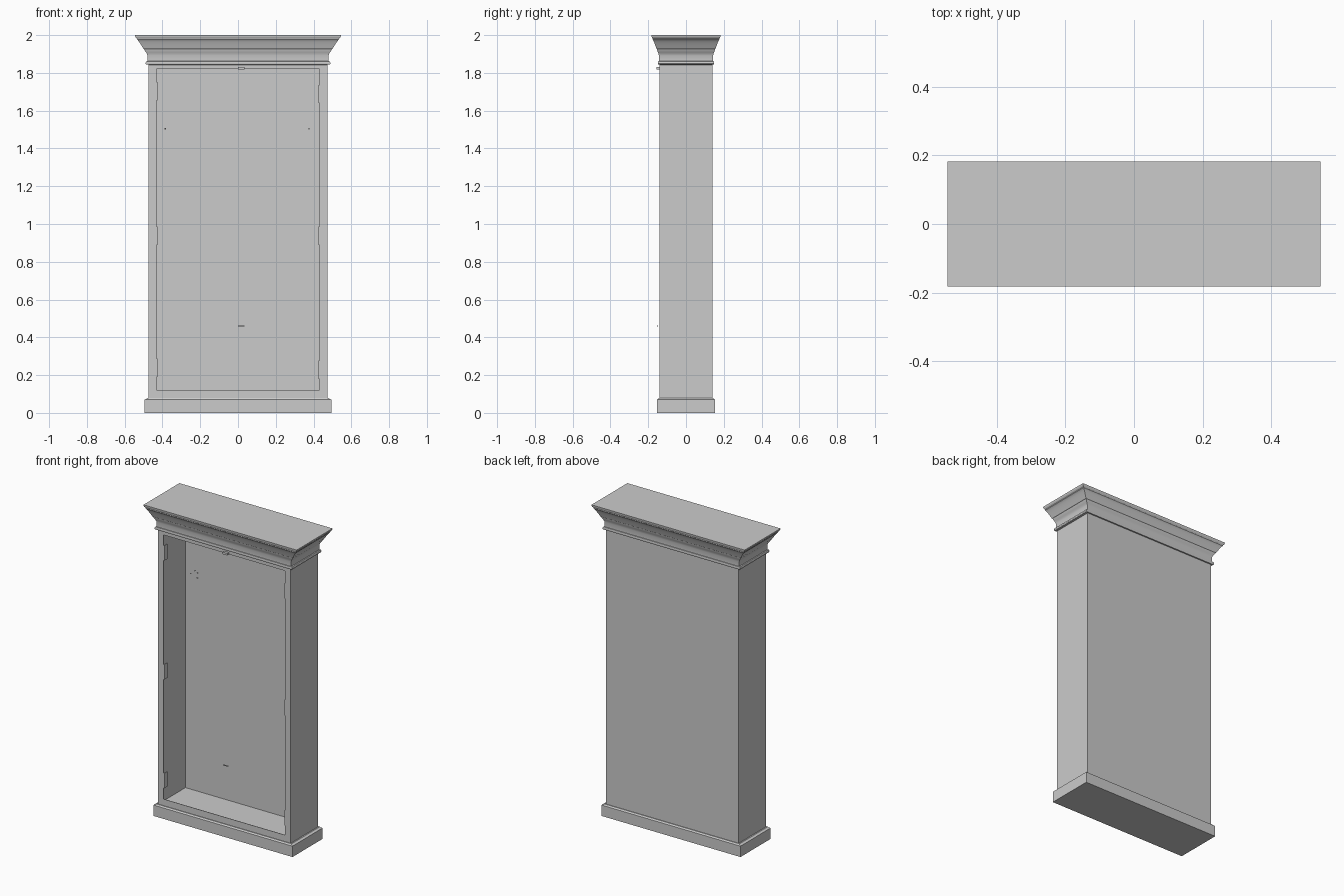
import bpy, bmesh

if "Cube" in bpy.data.objects:
    bpy.data.objects.remove(bpy.data.objects["Cube"])

grey = bpy.data.materials.new("painted grey")
grey.diffuse_color = (0.6, 0.6, 0.6, 1)
grey.use_nodes = True
grey.node_tree.nodes["Principled BSDF"].inputs["Base Color"].default_value = grey.diffuse_color

HX, HY = 0.473, 0.14      # half width and half depth of the case
T = 0.003                 # thickness of the case panels


def make(name, bm, smooth=False):
    bmesh.ops.recalc_face_normals(bm, faces=bm.faces)
    me = bpy.data.meshes.new(name)
    bm.to_mesh(me)
    bm.free()
    me.materials.append(grey)
    ob = bpy.data.objects.new(name, me)
    bpy.context.collection.objects.link(ob)
    if smooth:
        bpy.context.view_layer.objects.active = ob
        ob.select_set(True)
        bpy.ops.object.shade_smooth_by_angle(angle=0.5)
        ob.select_set(False)
    return ob


def moulding(name, profile, smooth=False):
    """Stack of rectangles following (overhang, z); sides project less in depth."""
    bm = bmesh.new()
    rings = []
    for d, z in profile:
        x, y = HX + d, HY + d * 0.59
        rings.append([bm.verts.new(p) for p in
                      ((-x, -y, z), (x, -y, z), (x, y, z), (-x, y, z))])
    for a, b in zip(rings, rings[1:]):
        for i in range(4):
            j = (i + 1) % 4
            bm.faces.new((a[i], a[j], b[j], b[i]))
    bm.faces.new(rings[0])
    bm.faces.new(rings[-1])
    return make(name, bm, smooth)


def box(name, x0, x1, y0, y1, z0, z1):
    bm = bmesh.new()
    bmesh.ops.create_cube(bm, size=1)
    for v in bm.verts:
        v.co = (x1 if v.co.x > 0 else x0, y1 if v.co.y > 0 else y0,
                z1 if v.co.z > 0 else z0)
    return make(name, bm)


def place(face, x, y, z0, z1):
    for v in face.verts:
        v.co = (x if v.co.x > 0 else -x, y, z1 if v.co.z > 1 else z0)


# Case: thin-walled box; a face frame surrounds the doorway, the interior is wider
bm = bmesh.new()
bmesh.ops.create_cube(bm, size=1)
for v in bm.verts:
    v.co = (2 * HX * v.co.x, 2 * HY * v.co.y, 1.85 if v.co.z > 0 else 0.075)
bm.normal_update()
face = min(bm.faces, key=lambda f: f.calc_center_median().y)
bmesh.ops.inset_region(bm, faces=[face], thickness=0.03)
place(face, 0.431, -HY, 0.12, 1.82)
for x, y, z0, z1 in ((0.431, -HY + T, 0.12, 1.82),           # frame edge
                     (HX - T, -HY + T, 0.078, 1.847),        # back of the frame
                     (HX - T, HY - T, 0.078, 1.847)):        # interior walls
    face = bmesh.ops.extrude_discrete_faces(bm, faces=[face])["faces"][0]
    place(face, x, y, z0, z1)
make("case", bm)

# Plinth with a small chamfer on top
moulding("plinth", [(0.022, 0), (0.022, 0.07), (0.012, 0.074), (0.008, 0.078), (0, 0.078)])

# Crown: bead, neck, flared cove and top fillet
moulding("crown", [
    (0, 1.843), (0.013, 1.844), (0.016, 1.849), (0.016, 1.855), (0.013, 1.861),
    (0.006, 1.862), (0.006, 1.892), (0.009, 1.900), (0.014, 1.909), (0.021, 1.918),
    (0.024, 1.926), (0.028, 1.928), (0.035, 1.940), (0.043, 1.953), (0.051, 1.965),
    (0.059, 1.975), (0.062, 1.977), (0.062, 1.982), (0.068, 1.987), (0.071, 1.992),
    (0.072, 2.0)], True)

# Hinge leaves just inside the doorway edges
for side, heights in ((-1, (0.19, 0.89, 1.655)), (1, (0.18, 0.89, 1.64))):
    for i, z in enumerate(heights):
        a, b = sorted((side * 0.432, side * 0.427))
        box("hinge_leaf_%s_%d" % ("left" if side < 0 else "right", i),
            a, b, -0.1395, -0.108, z, z + 0.097)

# Catches at the top and bottom of the doorway
box("top_catch", 0.001, 0.034, -0.157, -0.141, 1.819, 1.832)
box("lower_catch", 0.001, 0.034, -0.154, -0.147, 0.458, 0.462)

# Tiny pegs towards the back panel
for side, x in (("left", -0.385), ("right", 0.375)):
    for i, (y, z) in enumerate(((0.07, 1.503), (0.11, 1.506), (0.135, 1.483), (0.135, 1.45))):
        if side == "left" or i < 3:
            box("peg_%s_%d" % (side, i), x - 0.003, x + 0.003,
                y - 0.002, y + 0.002, z - 0.002, z + 0.002)
